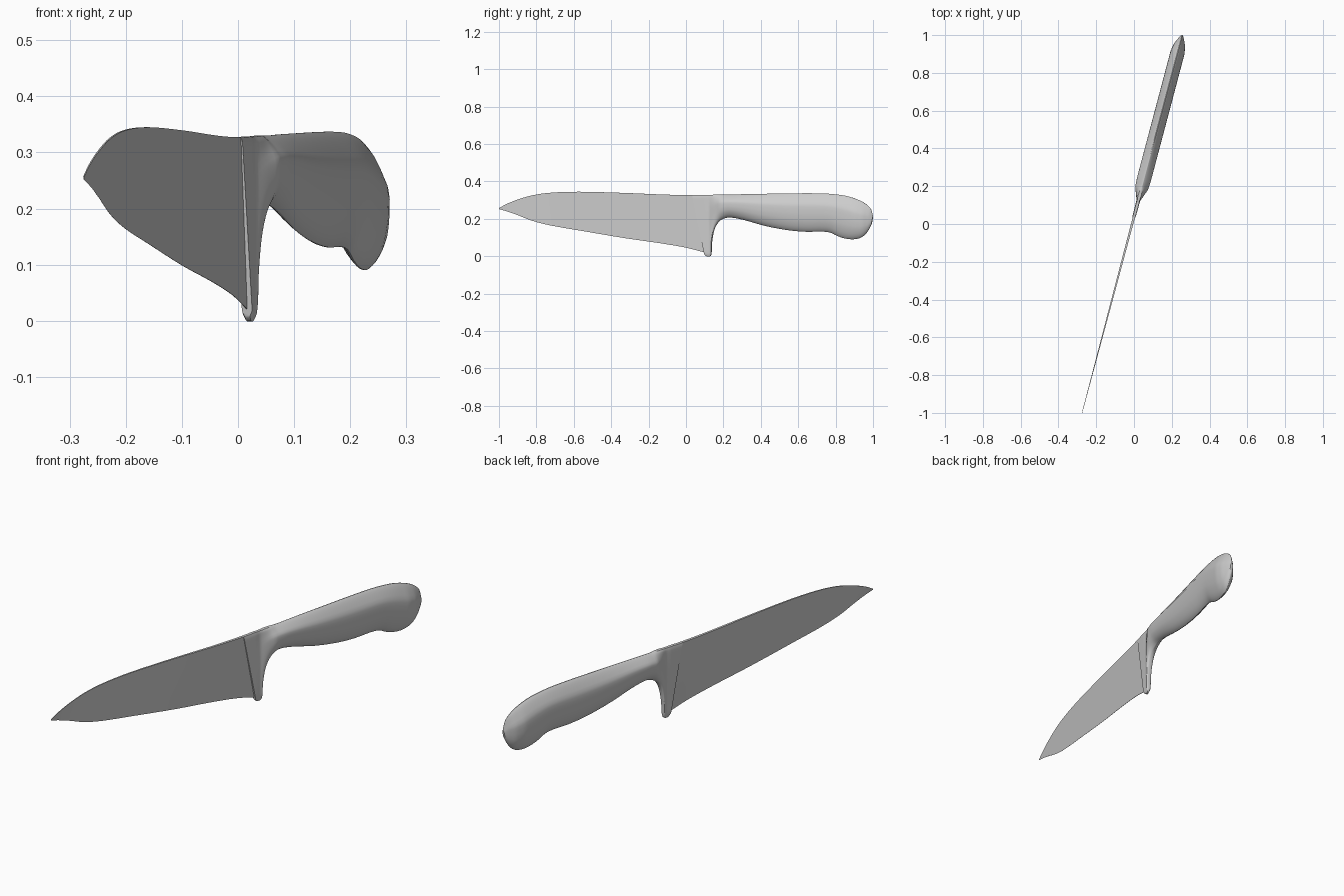
import bpy
import bmesh
import math
from mathutils import Vector

cube = bpy.data.objects.get("Cube")
if cube:
    bpy.data.objects.remove(cube)

STEEL = bpy.data.materials.new("light grey")
STEEL.use_nodes = True
STEEL.diffuse_color = (0.6, 0.6, 0.6, 1)
STEEL.node_tree.nodes["Principled BSDF"].inputs["Base Color"].default_value = (0.6, 0.6, 0.6, 1)

# The knife lies diagonally: its long axis is turned away from y
TURN = math.atan(0.265)


def lerp_table(table, x):
    """Piecewise linear lookup in a list of (x, value) pairs."""
    for (a, fa), (b, fb) in zip(table, table[1:]):
        if x <= b:
            return fa + (fb - fa) * max(0, (x - a) / (b - a))
    return table[-1][1]


def smooth_path(points, steps):
    """Catmull-Rom interpolation through station points."""
    pts = [Vector(p) for p in points]
    pts = [pts[0] * 2 - pts[1]] + pts + [pts[-1] * 2 - pts[-2]]
    out = []
    for a, b, c, d in zip(pts, pts[1:], pts[2:], pts[3:]):
        for i in range(steps):
            t = i / steps
            out.append(b + (c - a) * t / 2 + (a * 2 - b * 5 + c * 4 - d) * t * t / 2
                       + (b * 3 - a - c * 3 + d) * t ** 3 / 2)
    return out + [pts[-2]]


def place(y, z, side):
    """Point on the long axis, shifted sideways and turned."""
    return (0.265 * y - 0.01 + side * math.cos(TURN), y - side * math.sin(TURN), z)


def loft(name, stations, levels, half_width):
    """Skin rings between top and bottom outline points (y, z, y, z)."""
    bm = bmesh.new()
    rings = []
    for yt, zt, yb, zb in stations:
        right, left = [], []
        for v in levels:
            y, z = yt + (yb - yt) * v, zt + (zb - zt) * v
            w = half_width(y, v)
            right.append(bm.verts.new(place(y, z, w)))
            left.append(bm.verts.new(place(y, z, -w)))
        rings.append(right + left[::-1])
    for r, q in zip(rings, rings[1:]):
        for i in range(len(r)):
            j = (i + 1) % len(r)
            bm.faces.new((r[i], r[j], q[j], q[i]))
    bm.faces.new(rings[0])
    bm.faces.new(rings[-1][::-1])
    bmesh.ops.remove_doubles(bm, verts=bm.verts[:], dist=0.0003)
    bmesh.ops.recalc_face_normals(bm, faces=bm.faces[:])
    mesh = bpy.data.meshes.new(name)
    bm.to_mesh(mesh)
    bm.free()
    mesh.materials.append(STEEL)
    obj = bpy.data.objects.new(name, mesh)
    bpy.context.collection.objects.link(obj)
    bpy.ops.object.select_all(action="DESELECT")
    obj.select_set(True)
    bpy.context.view_layer.objects.active = obj
    bpy.ops.object.shade_smooth_by_angle(angle=math.radians(40))
    return obj


# Blade: wedge from a flat spine to a thin edge, thinning to the tip
blade_outline = [
    (-1, .257, -1, .252), (-.96, .279, -.96, .241), (-.9, .303, -.9, .22),
    (-.82, .326, -.82, .189), (-.72, .34, -.72, .164), (-.57, .345, -.57, .138),
    (-.34, .339, -.34, .099), (-.15, .331, -.14, .07), (-.05, .328, 0, .046),
    (.037, .327, .1, .02),
]


def blade_width(y, v):
    spine = lerp_table([(-1, .001), (.1, .0065)], y)
    return spine * (1 - .9 * v)


loft("blade", smooth_path(blade_outline, 4), [0, .25, .5, .75, 1], blade_width)

# Handle with bolster: thin slanted collar flowing into a full grip
handle_outline = [
    (.035, .327, .1, .008), (.06, .327, .11, 0), (.085, .328, .128, 0),
    (.1, .328, .136, .015), (.12, .328, .138, .07), (.15, .329, .15, .14),
    (.18, .33, .175, .185), (.21, .33, .205, .202), (.24, .33, .24, .207),
    (.31, .332, .31, .194), (.42, .334, .42, .163), (.54, .336, .54, .14),
    (.64, .337, .64, .131), (.73, .336, .72, .132), (.79, .332, .77, .127),
    (.85, .324, .81, .108), (.9, .31, .855, .094), (.94, .293, .9, .091),
    (.97, .273, .94, .102), (.99, .25, .97, .13), (1, .215, .992, .17),
]
grip_width = [(.03, .0085), (.125, .01), (.15, .02), (.19, .035), (.24, .038),
              (.91, .038), (.95, .03), (.98, .016), (1, .004)]
grip_section = [(0, .04), (.04, .25), (.14, .58), (.28, .95), (.36, 1), (.55, .98),
                (.72, .84), (.87, .56), (.96, .27), (1, .04)]
collar_section = [(0, .75), (.03, 1), (.97, 1), (1, .5)]


def handle_width(y, v):
    blend = lerp_table([(.1, 0), (.2, 1)], y)
    shape = (1 - blend) * lerp_table(collar_section, v) + blend * lerp_table(grip_section, v)
    return lerp_table(grip_width, y) * shape


levels = [(1 - math.cos(math.pi * i / 20)) / 2 for i in range(21)]
loft("handle", smooth_path(handle_outline, 3), levels, handle_width)
